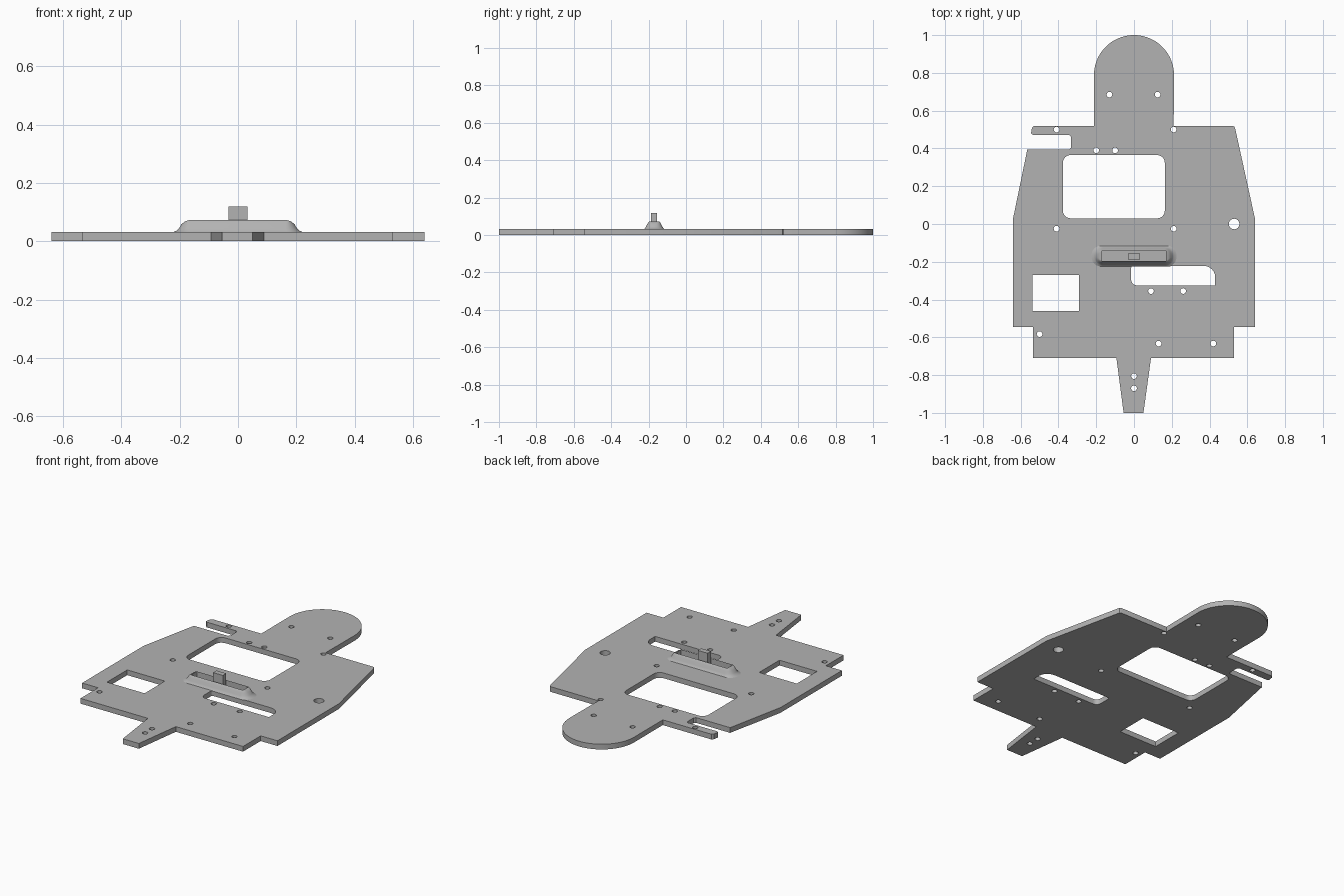
import bpy
import bmesh
from math import cos, sin, pi, radians

if "Cube" in bpy.data.objects:
    bpy.data.objects.remove(bpy.data.objects["Cube"])

THICK = 0.031

grey = bpy.data.materials.new("plain grey")
grey.use_nodes = True
colour = (0.45, 0.45, 0.45, 1)
grey.diffuse_color = colour
grey.node_tree.nodes["Principled BSDF"].inputs["Base Color"].default_value = colour


def arc(cx, cy, r, start, end, steps):
    """Points along an arc, angles in degrees."""
    angles = [radians(start + (end - start) * i / steps) for i in range(steps + 1)]
    return [(cx + r * cos(a), cy + r * sin(a)) for a in angles]


def rounded_rect(x0, x1, y0, y1, radii, steps=6):
    """Corner radii run from top right, counter-clockwise."""
    points = []
    corners = [(x1, y1, -1, -1), (x0, y1, 1, -1), (x0, y0, 1, 1), (x1, y0, -1, 1)]
    for i, ((x, y, sx, sy), r) in enumerate(zip(corners, radii)):
        points += arc(x + sx * r, y + sy * r, r, 90 * i, 90 * i + 90, steps)
    return points


def finish(obj, angle=35):
    obj.data.materials.clear()
    obj.data.materials.append(grey)
    bpy.ops.object.select_all(action="DESELECT")
    obj.select_set(True)
    bpy.context.view_layer.objects.active = obj
    bpy.ops.object.shade_smooth_by_angle(angle=radians(angle))


def mesh_object(name, bm):
    bmesh.ops.recalc_face_normals(bm, faces=bm.faces)
    mesh = bpy.data.meshes.new(name)
    bm.to_mesh(mesh)
    bm.free()
    obj = bpy.data.objects.new(name, mesh)
    bpy.context.collection.objects.link(obj)
    finish(obj)


# Plate outline: tail, right side, rounded nose, notched arm, left side
outline = [(-0.055, -1), (0.05, -1), (0.09, -0.71), (0.53, -0.71), (0.53, -0.545),
           (0.64, -0.545), (0.64, 0.03), (0.537, 0.5), (0.532, 0.515), (0.52, 0.52), (0.21, 0.52)]
outline += arc(0, 0.788, 0.212, 0, 180, 40)
outline += [(-0.212, 0.52), (-0.53, 0.52), (-0.54, 0.51), (-0.545, 0.48), (-0.535, 0.472),
            (-0.343, 0.472), (-0.333, 0.462), (-0.333, 0.405), (-0.343, 0.394), (-0.565, 0.394),
            (-0.64, 0.03), (-0.64, -0.545), (-0.535, -0.545), (-0.535, -0.71), (-0.093, -0.71)]

# Windows and screw holes
loops = [outline,
         rounded_rect(-0.376, 0.163, 0.03, 0.365, [0.04] * 4),
         rounded_rect(-0.015, 0.43, -0.325, -0.222, [0.06, 0.012, 0.03, 0.002]),
         [(-0.537, -0.46), (-0.29, -0.46), (-0.29, -0.27), (-0.537, -0.27)]]
screw_holes = [(-0.13, 0.685), (0.125, 0.685), (-0.41, 0.5), (0.21, 0.5), (-0.2, 0.39),
               (-0.1, 0.39), (-0.41, -0.025), (0.21, -0.025), (0.09, -0.355), (0.26, -0.355),
               (-0.5, -0.583), (0.13, -0.633), (0.42, -0.633), (0, -0.805), (0, -0.87)]
for x, y in screw_holes:
    loops.append(arc(x, y, 0.015, 0, 345, 23))
loops.append(arc(0.53, 0, 0.028, 0, 345, 23))

# Plate: filled flat curve given thickness, then turned into a mesh
curve = bpy.data.curves.new("base_plate", "CURVE")
curve.dimensions = "2D"
curve.fill_mode = "BOTH"
curve.extrude = THICK / 2
for loop in loops:
    spline = curve.splines.new("POLY")
    spline.points.add(len(loop) - 1)
    for point, (x, y) in zip(spline.points, loop):
        point.co = (x, y, 0, 1)
    spline.use_cyclic_u = True
plate = bpy.data.objects.new("base_plate", curve)
plate.location.z = THICK / 2
bpy.context.collection.objects.link(plate)
bpy.ops.object.select_all(action="DESELECT")
plate.select_set(True)
bpy.context.view_layer.objects.active = plate
bpy.ops.object.convert(target="MESH")
plate = bpy.context.view_layer.objects.active
bm = bmesh.new()
bm.from_mesh(plate.data)
bmesh.ops.remove_doubles(bm, verts=bm.verts, dist=0.00005)
bmesh.ops.recalc_face_normals(bm, faces=bm.faces)
bm.to_mesh(plate.data)
bm.free()
finish(plate)

# Raised mount: flared rings lofted up to a rim, then down into a recess
MOUNT_Y = -0.17
rings = [(0.228, 0.056, 0.030, 0.05), (0.212, 0.050, 0.035, 0.045), (0.202, 0.044, 0.045, 0.04),
         (0.193, 0.037, 0.059, 0.03), (0.182, 0.031, 0.068, 0.016), (0.170, 0.027, 0.072, 0.001),
         (0.170, 0.027, 0.032, 0.001)]
bm = bmesh.new()
previous = None
for half_x, half_y, z, r in rings:
    outline = rounded_rect(-half_x, half_x, MOUNT_Y - half_y, MOUNT_Y + half_y, [r] * 4)
    ring = [bm.verts.new((x, y, z)) for x, y in outline]
    if previous:
        for i in range(len(ring)):
            j = (i + 1) % len(ring)
            bm.faces.new((previous[i], previous[j], ring[j], ring[i]))
    previous = ring
bm.faces.new(previous)
mesh_object("raised_mount", bm)

# Upright tab standing in the recess
bm = bmesh.new()
bmesh.ops.create_cube(bm, size=1)
for v in bm.verts:
    v.co.x *= 0.064
    v.co.y = v.co.y * 0.032 + MOUNT_Y - 0.002
    v.co.z = 0.0745 + v.co.z * 0.089
mesh_object("upright_tab", bm)
